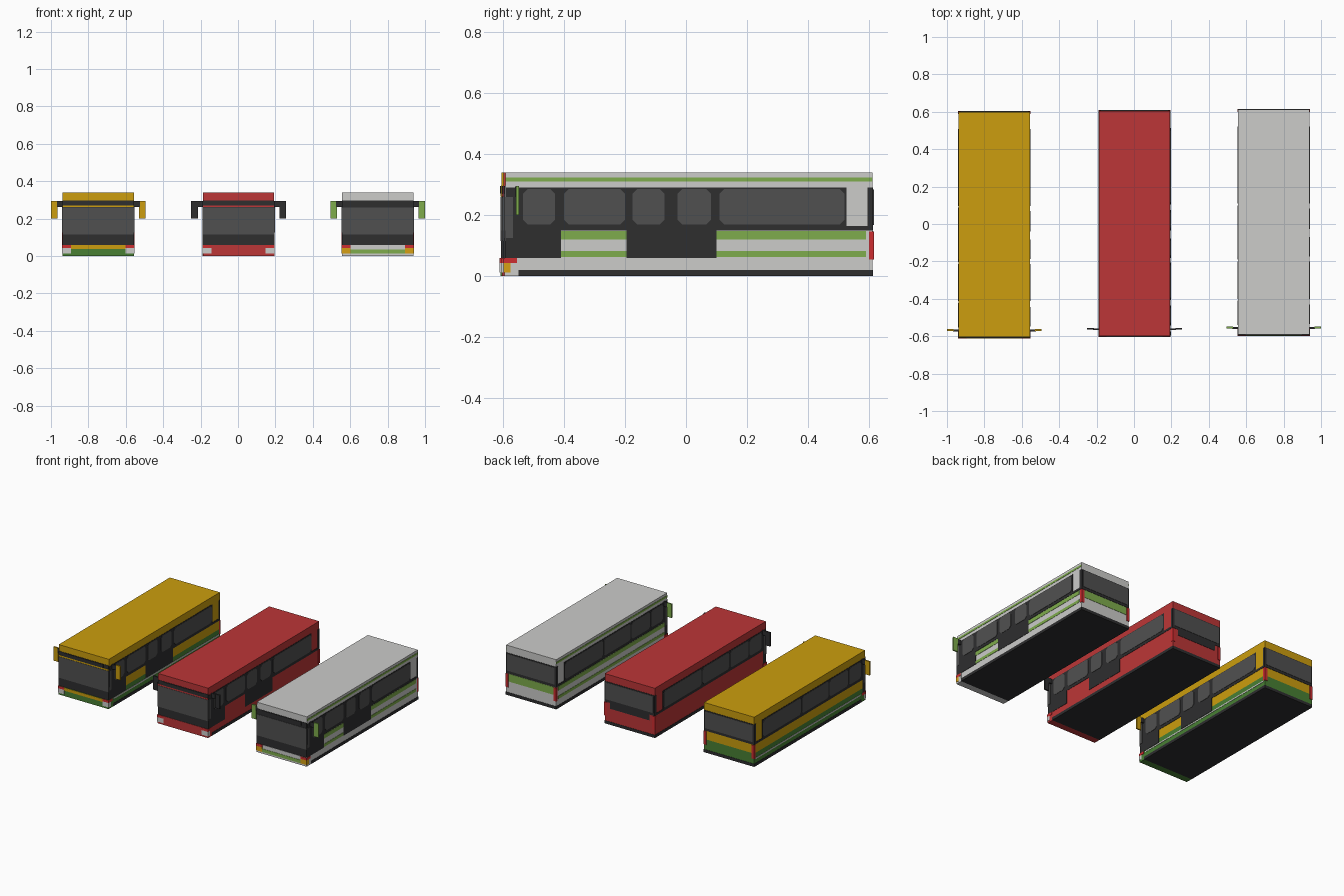
import bpy

if "Cube" in bpy.data.objects:
    bpy.data.objects.remove(bpy.data.objects["Cube"])

def material(name, r, g, b):
    lin = [((c / 255 + 0.055) / 1.055) ** 2.4 if c > 10 else c / 255 / 12.92 for c in (r, g, b)]
    m = bpy.data.materials.new(name)
    m.diffuse_color = (*lin, 1)
    m.use_nodes = True
    m.node_tree.nodes["Principled BSDF"].inputs["Base Color"].default_value = m.diffuse_color
    return m

GOLD = material("gold paint", 204, 158, 14)
RED = material("red paint", 188, 54, 55)
PALE = material("pale grey paint", 204, 204, 202)
LIME = material("light green paint", 126, 172, 76)
GREEN = material("dark green paint", 72, 128, 52)
BLACK = material("black trim", 46, 46, 47)
GLASS = material("grey glass", 80, 80, 80)
SIGNAL = material("signal red", 205, 45, 48)
AMBER = material("amber lamp", 215, 160, 20)

H = 0.190            # half width of the body
F, R = -0.602, 0.602  # front and rear of the body


def prism(name, mat, axis, outline, lo, hi):
    """Extrude a 2D outline along x (axis 0) or y (axis 1)."""
    n = len(outline)
    verts = [(d, a, b) if axis == 0 else (a, d, b) for d in (lo, hi) for a, b in outline]
    faces = [tuple(range(n)), tuple(range(2 * n - 1, n - 1, -1))]
    faces += [(i, i + n, (i + 1) % n + n, (i + 1) % n) for i in range(n)]
    if axis == 0:
        faces = [f[::-1] for f in faces]
    me = bpy.data.meshes.new(name)
    me.from_pydata(verts, [], faces)
    me.materials.append(mat)
    ob = bpy.data.objects.new(name, me)
    ob.location = (*offset, 0)
    bpy.context.collection.objects.link(ob)
    return ob


def rect(a0, a1, b0, b1, c=0):
    """Rectangle outline, with cut corners when c > 0."""
    if not c:
        return [(a0, b0), (a1, b0), (a1, b1), (a0, b1)]
    return [(a0 + c, b0), (a1 - c, b0), (a1, b0 + c), (a1, b1 - c),
            (a1 - c, b1), (a0 + c, b1), (a0, b1 - c), (a0, b0 + c)]


def box(name, mat, x0, x1, y0, y1, z0, z1):
    return prism(name, mat, 1, rect(x0, x1, z0, z1), y0, y1)


def side_plate(name, mat, s, y0, y1, z0, z1, out=0.002, c=0):
    lo, hi = sorted((s * (H - 0.002), s * (H + out)))
    return prism(name, mat, 0, rect(y0, y1, z0, z1, c), lo, hi)


def end_plate(name, mat, s, half, z0, z1, out=0.002, c=0):
    end = R if s > 0 else F
    lo, hi = sorted((end - s * 0.002, end + s * out))
    return prism(name, mat, 1, rect(-half, half, z0, z1, c), lo, hi)


def bus(label, upper, lower, stripe, mirror, lamp):
    n = label + "_bus_"
    # body shell, skirt and bumper
    box(n + "upper_body", upper, -H, H, F, R, 0.09, 0.34)
    box(n + "lower_body", lower, -H, H, F, R, 0.02, 0.09)
    box(n + "skirt", BLACK, -H - 0.002, H + 0.002, -0.56, R + 0.002, 0, 0.02)
    box(n + "bumper", lower, -H - 0.001, H + 0.001, F - 0.004, -0.56, 0, 0.06)

    for s in (-1, 1):
        # dark window band, rear pillar surround
        side_plate(n + "window_band", BLACK, s, -0.60, 0.517, 0.15, 0.29)
        side_plate(n + "pillar_base", BLACK, s, 0.517, 0.585, 0.15, 0.165)
        side_plate(n + "rear_wrap", BLACK, s, 0.585, R, 0.15, 0.29)
        side_plate(n + "front_corner", BLACK, s, F, -0.57, 0.06, 0.15)
        side_plate(n + "corner_glass", GLASS, s, -0.60, -0.578, 0.125, 0.26, 0.004)
        # panes
        panes = [(-0.41, -0.21), (0.10, 0.51)]
        if s > 0:
            panes += [(-0.545, -0.44), (-0.185, -0.08), (-0.038, 0.072)]
        else:
            panes += [(-0.55, -0.42), (-0.20, 0.09)]
        for a, b in panes:
            side_plate(n + "side_window", GLASS, s, a, b, 0.17, 0.285, 0.004, 0.015)
        # doors on the right side only
        if s > 0:
            side_plate(n + "front_door", BLACK, s, -0.57, -0.42, 0.06, 0.15)
            side_plate(n + "rear_door", BLACK, s, -0.205, 0.09, 0.06, 0.15)
            runs = [(-0.42, -0.205), (0.09, 0.58)]
        else:
            runs = [(-0.57, 0.58)]
        # painted stripes
        if stripe:
            side_plate(n + "roof_stripe", stripe, s, F, R, 0.31, 0.323)
            for a, b in runs:
                side_plate(n + "waist_stripe", stripe, s, a, b, 0.12, 0.148)
                side_plate(n + "low_stripe", stripe, s, a, b, 0.063, 0.083)
        if label == "gold":
            side_plate(n + "sill_stripe", PALE, s, -0.55, 0.59, 0.048, 0.057)
        # lamps at the corners
        x0, x1 = sorted((s * 0.145, s * (H + 0.003)))
        box(n + "head_lamp", lamp, x0, x1, F - 0.006, -0.585, 0.012, 0.043)
        box(n + "indicator", SIGNAL, x0, x1, F - 0.006, -0.565, 0.043, 0.06)
        x0, x1 = sorted((s * 0.172, s * (H + 0.003)))
        box(n + "tail_lamp", SIGNAL, x0, x1, R - 0.012, R + 0.004, 0.055, 0.147)
        # mirror arm and head
        x0, x1 = sorted((s * (H - 0.01), s * 0.222))
        box(n + "mirror_arm", BLACK, x0, x1, -0.571, -0.562, 0.262, 0.294)
        x0, x1 = sorted((s * 0.218, s * 0.253))
        box(n + "mirror_head", mirror, x0, x1, -0.568, -0.558, 0.20, 0.295)

    # front mask, windscreen and display
    end_plate(n + "front_mask", BLACK, -1, H, 0.06, 0.297)
    end_plate(n + "windscreen", GLASS, -1, H + 0.001, 0.115, 0.26, 0.004)
    if upper is not PALE:
        end_plate(n + "display_line", upper, -1, H, 0.261, 0.271, 0.004)
    end_plate(n + "display", BLACK, -1, 0.15, 0.271, 0.295, 0.005)
    if upper is GOLD:
        end_plate(n + "bumper_band", GOLD, -1, 0.145, 0.038, 0.058, 0.006)
    if stripe:
        end_plate(n + "bumper_stripe", stripe, -1, 0.145, 0.012, 0.034, 0.006)

    # rear window and panel
    end_plate(n + "rear_surround", BLACK, 1, H, 0.15, 0.29)
    end_plate(n + "rear_window", GLASS, 1, 0.18, 0.168, 0.284, 0.004)
    if stripe:
        end_plate(n + "rear_stripe", stripe, 1, 0.172, 0.095, 0.148)
    if upper is RED:
        end_plate(n + "rear_panel", BLACK, 1, 0.15, 0.11, 0.15)


offset = (-0.747, -0.003)
bus("gold", GOLD, GREEN, None, GOLD, PALE)
offset = (0.003, 0.003)
bus("red", RED, RED, None, BLACK, PALE)
offset = (0.747, 0.010)
bus("pale", PALE, PALE, LIME, LIME, AMBER)
